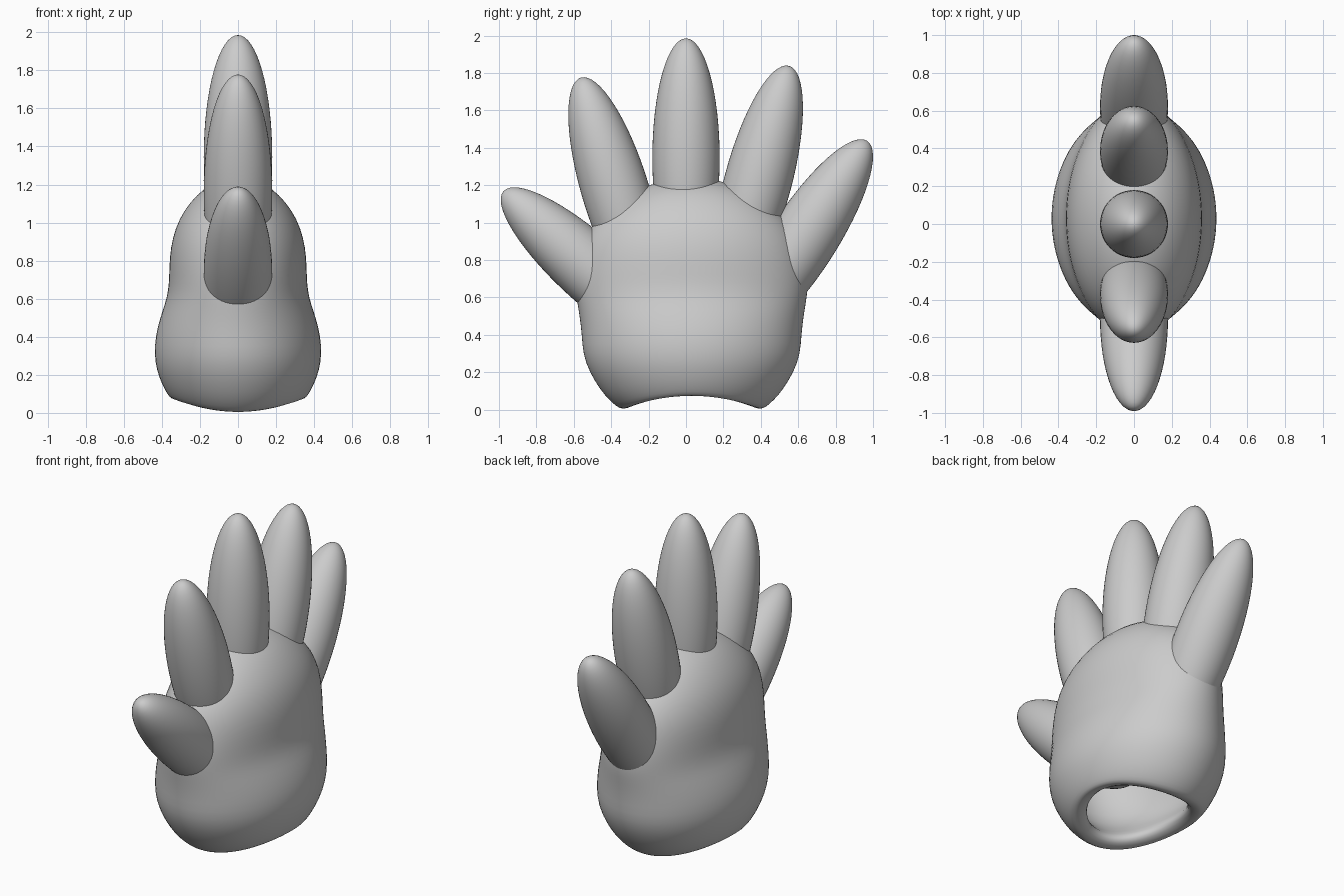
import bpy
import bmesh
import math
from mathutils import Matrix, Vector

default_cube = bpy.data.objects.get("Cube")
if default_cube:
    bpy.data.objects.remove(default_cube, do_unlink=True)

# One plain grey material for the whole glove
grey = bpy.data.materials.new("soft grey")
grey.use_nodes = True
grey_colour = (0.6, 0.6, 0.6, 1)
grey.diffuse_color = grey_colour
grey.node_tree.nodes["Principled BSDF"].inputs["Base Color"].default_value = grey_colour

SEGMENTS = 48
CENTRE_Y = 0.03
RIM_LIFT = 0.07
LIFT_HEIGHT = 0.35


def finish(name, bm):
    """Turn a bmesh into a smooth grey object."""
    bmesh.ops.recalc_face_normals(bm, faces=bm.faces)
    mesh = bpy.data.meshes.new(name)
    bm.to_mesh(mesh)
    bm.free()
    mesh.materials.append(grey)
    for polygon in mesh.polygons:
        polygon.use_smooth = True
    obj = bpy.data.objects.new(name, mesh)
    bpy.context.collection.objects.link(obj)
    return obj


def oval_ring(bm, height, half_width, half_depth):
    """Oval cross-section; the lower ones rise towards the broad sides."""
    lift = RIM_LIFT * max(0, 1 - height / LIFT_HEIGHT)
    ring = []
    for step in range(SEGMENTS):
        angle = math.tau * step / SEGMENTS
        side, front = math.cos(angle), math.sin(angle)
        ring.append(bm.verts.new((half_width * side,
                                  CENTRE_Y + half_depth * front,
                                  height + lift * side * side)))
    return ring


def loft(bm, rings):
    for lower, upper in zip(rings, rings[1:]):
        for i in range(SEGMENTS):
            j = (i + 1) % SEGMENTS
            bm.faces.new((lower[i], lower[j], upper[j], upper[i]))


# Hand body: height, half width, half depth from the rim to the knuckles
outer_profile = [
    (0.0, 0.34, 0.37), (0.015, 0.36, 0.4), (0.05, 0.378, 0.44),
    (0.1, 0.4, 0.485), (0.2, 0.43, 0.548), (0.3, 0.44, 0.583),
    (0.4, 0.435, 0.588), (0.5, 0.41, 0.6), (0.57, 0.385, 0.612),
    (0.64, 0.367, 0.622), (0.72, 0.362, 0.622), (0.82, 0.36, 0.605),
    (0.92, 0.345, 0.575), (1.02, 0.31, 0.51), (1.11, 0.25, 0.41),
    (1.18, 0.18, 0.29), (1.225, 0.09, 0.15), (1.237, 0.03, 0.05),
]
# Hollow inside, from the dome down to the rounded lip
inner_profile = [
    (1.1, 0.03, 0.05), (1.05, 0.17, 0.27), (0.9, 0.27, 0.47),
    (0.65, 0.3, 0.54), (0.35, 0.36, 0.51), (0.2, 0.34, 0.45),
    (0.1, 0.28, 0.34), (0.05, 0.265, 0.3), (0.015, 0.29, 0.32),
]

body = bmesh.new()
outer = [oval_ring(body, *row) for row in outer_profile]
inner = [oval_ring(body, *row) for row in inner_profile]
loft(body, inner + outer)
body.faces.new(outer[-1])
body.faces.new(inner[0])
palm = finish("palm_and_cuff", body)
smoothing = palm.modifiers.new("smoothing", "SUBSURF")
smoothing.levels = smoothing.render_levels = 1


# Fingers: long ovals leaning forwards or backwards from the palm
def finger(name, y, z, lean):
    bm = bmesh.new()
    bmesh.ops.create_uvsphere(bm, u_segments=48, v_segments=32, radius=1)
    shape = Matrix.Diagonal(Vector((0.18, 0.18, 0.64, 1)))
    tilt = Matrix.Rotation(math.radians(-lean), 4, "X")
    place = Matrix.Translation((0, y, z))
    bmesh.ops.transform(bm, matrix=place @ tilt @ shape, verts=bm.verts)
    return finish(name, bm)


finger("thumb", -0.5, 0.74, -48)
finger("index_finger", -0.375, 1.163, -17)
finger("middle_finger", 0, 1.345, 0)
finger("ring_finger", 0.385, 1.22, 15)
finger("little_finger", 0.62, 0.9, 33)
